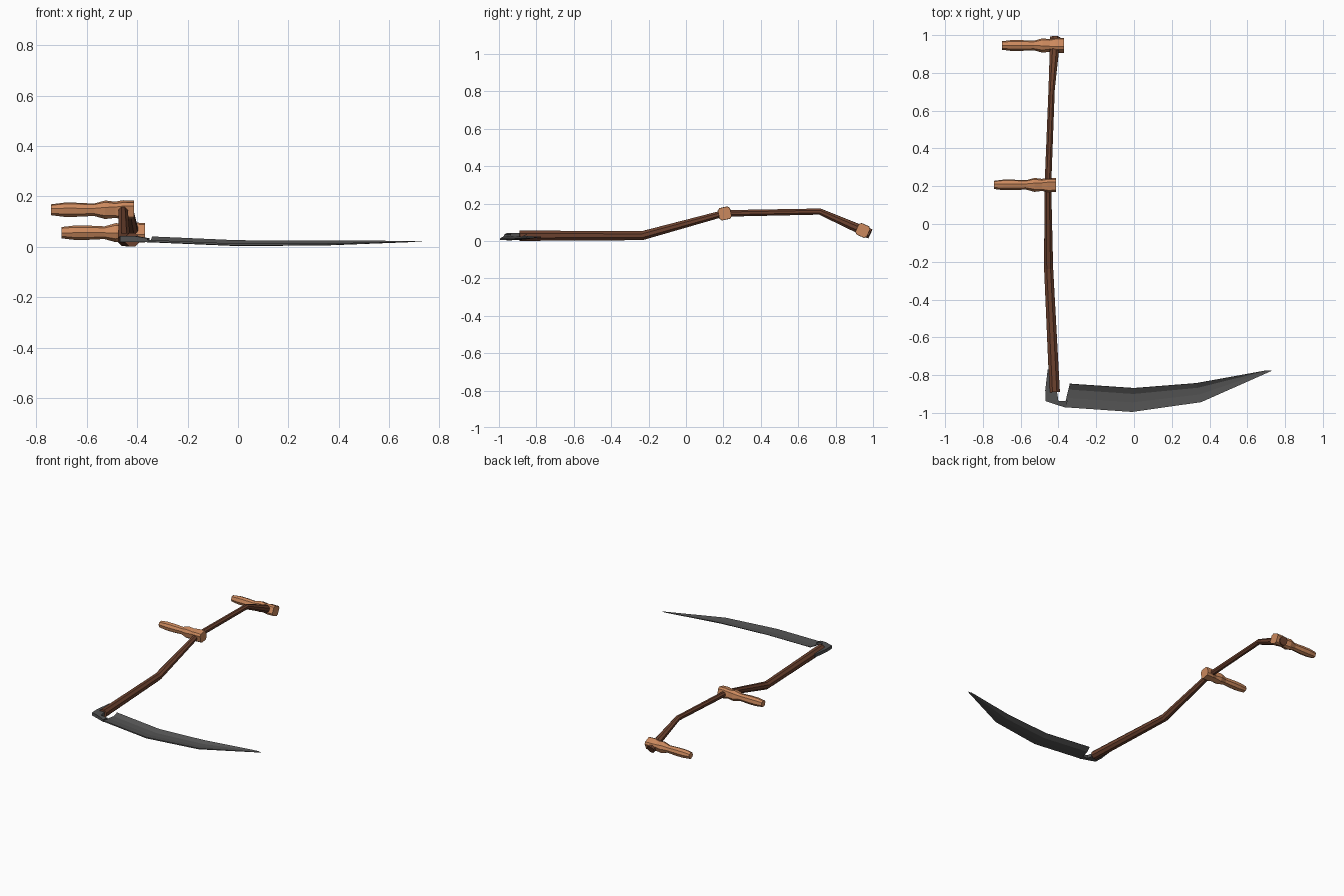
import bpy, bmesh, math
from mathutils import Vector, Matrix

if "Cube" in bpy.data.objects:
    bpy.data.objects.remove(bpy.data.objects["Cube"])


def material(name, rgb):
    m = bpy.data.materials.new(name)
    m.diffuse_color = (*rgb, 1)
    m.use_nodes = True
    m.node_tree.nodes["Principled BSDF"].inputs["Base Color"].default_value = m.diffuse_color
    return m


DARK_WOOD = material("dark_wood", (0.15, 0.054, 0.028))
LIGHT_WOOD = material("light_wood", (0.60, 0.25, 0.11))
STEEL = material("dark_steel", (0.085, 0.085, 0.085))


def loft(name, rings, mat):
    """Skin closed rings of equal point count and cap both ends."""
    bm = bmesh.new()
    vs = [[bm.verts.new(p) for p in r] for r in rings]
    n = len(rings[0])
    for a, b in zip(vs, vs[1:]):
        for i in range(n):
            j = (i + 1) % n
            bm.faces.new((a[i], a[j], b[j], b[i]))
    bm.faces.new(vs[0])
    bm.faces.new(vs[-1][::-1])
    bmesh.ops.recalc_face_normals(bm, faces=bm.faces)
    me = bpy.data.meshes.new(name)
    bm.to_mesh(me)
    bm.free()
    me.materials.append(mat)
    ob = bpy.data.objects.new(name, me)
    bpy.context.collection.objects.link(ob)
    return ob


# Bent wooden shaft: eight-sided rings along a path (x, y, z, radius)
path = [(-0.42, -0.89, 0.028, 0.030), (-0.452, -0.235, 0.028, 0.026),
        (-0.456, 0.2, 0.147, 0.019), (-0.436, 0.715, 0.157, 0.018),
        (-0.417, 0.985, 0.038, 0.029)]
pts = [Vector(p[:3]) for p in path]
rings = []
for i, p in enumerate(pts):
    before = (p - pts[i - 1]).normalized() if i else Vector()
    after = (pts[i + 1] - p).normalized() if i < len(pts) - 1 else Vector()
    t = (before + after).normalized()
    side = t.cross(Vector((0, 0, 1))).normalized()
    up = side.cross(t)
    r = path[i][3]
    rings.append([p + r * (math.cos(a) * side + math.sin(a) * up)
                  for a in [math.pi / 8 + k * math.pi / 4 for k in range(8)]])
loft("shaft", rings, DARK_WOOD)

# Handles: turned grip to the left, squarer collar around the shaft
# (distance from the left end, half width, corner squareness)
PROFILE = [(0, 0.020, 0.5), (0.05, 0.026, 0.45), (0.10, 0.026, 0.45),
           (0.17, 0.023, 0.45), (0.215, 0.034, 0.5), (0.255, 0.029, 0.6),
           (0.285, 0.034, 0.65), (0.33, 0.033, 0.65)]


def handle(name, x, y, z, tilt):
    rot = Matrix.Rotation(math.radians(tilt), 3, 'X')
    rings = []
    for d, a, k in PROFILE:
        b = a * k
        octagon = [(a, -b), (a, b), (b, a), (-b, a),
                   (-a, b), (-a, -b), (-b, -a), (b, -a)]
        rings.append([Vector((x + d, y, z)) + rot @ Vector((0, u, v))
                      for u, v in octagon])
    loft(name, rings, LIGHT_WOOD)


handle("middle_handle", -0.742, 0.207, 0.147, 12)
handle("end_handle", -0.70, 0.945, 0.056, -24)

# Blade: thin section with a raised inner lip, lofted from heel to tip
# (outer x, outer y, inner x, inner y, base z, scale of height)
stations = [(-0.37, -0.97, -0.34, -0.845, 0.020, 1.0),
            (-0.01, -0.995, 0.0, -0.868, 0.005, 1.0),
            (0.356, -0.943, 0.33, -0.842, 0.007, 0.9),
            (0.73, -0.777, 0.70, -0.775, 0.020, 0.15)]
section = [(0, 0), (0.4, -0.002), (0.76, 0), (1, 0.019),
           (0.99, 0.021), (0.75, 0.004), (0.4, 0.003), (0, 0.008)]
rings = []
for ox, oy, ix, iy, z, s in stations:
    rings.append([(ox + (ix - ox) * t, oy + (iy - oy) * t, max(0, z + h * s))
                  for t, h in section])
loft("blade", rings, STEEL)

# Tang: hooks from the blade heel round to the left side of the shaft
tang = [((-0.360, -0.972), (-0.352, -0.935)), ((-0.408, -0.958), (-0.400, -0.938)),
        ((-0.468, -0.938), (-0.408, -0.885)), ((-0.470, -0.88), (-0.43, -0.86)),
        ((-0.457, -0.77), (-0.440, -0.77))]
rings = []
for i, (a, b) in enumerate(tang):
    lo, hi = (0.018, 0.034) if i == 0 else (0.020, 0.042)
    rings.append([(*a, lo), (*b, lo), (*b, hi), (*a, hi)])
loft("tang", rings, STEEL)
